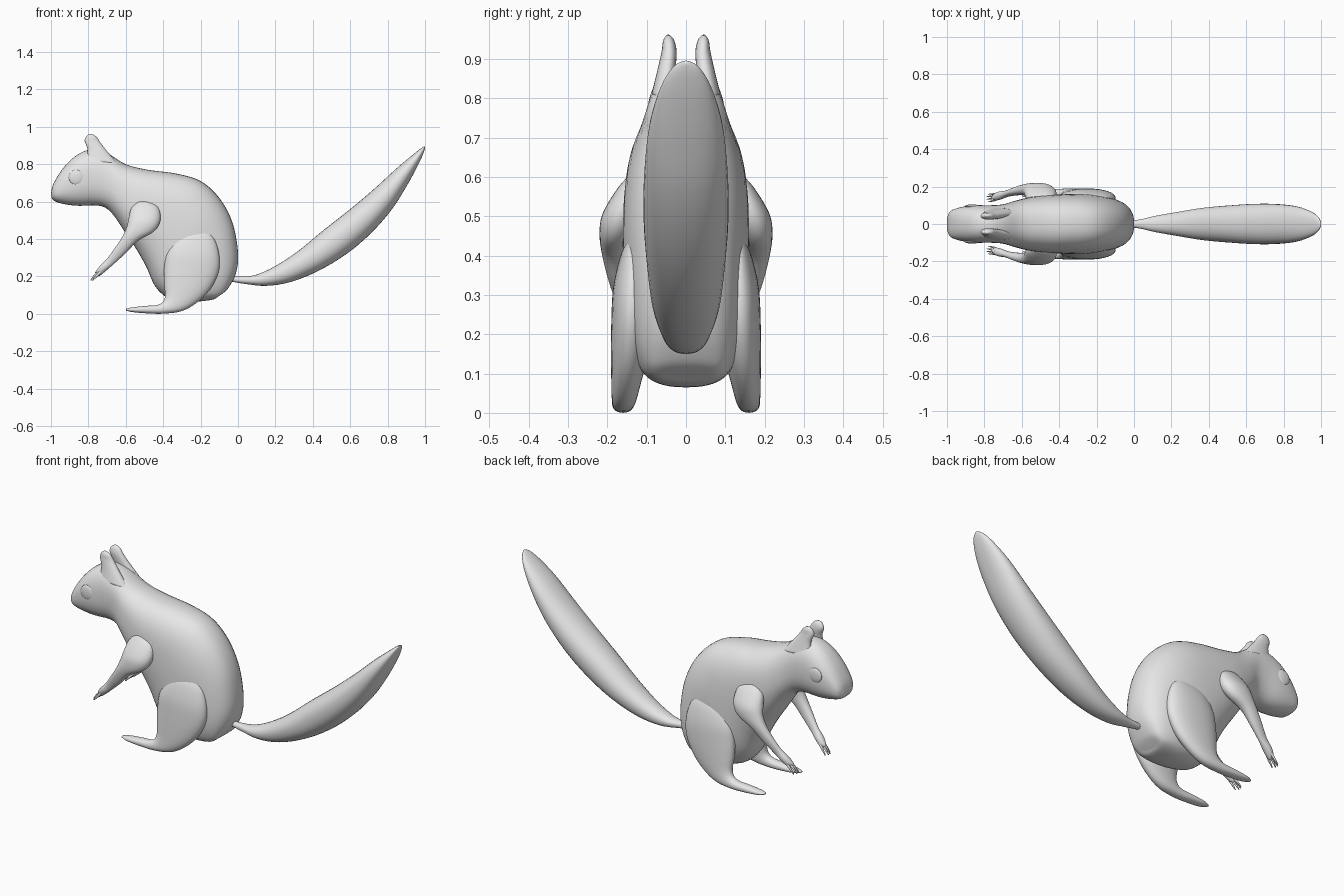
import bpy
import bmesh
from math import cos, sin, pi, copysign
from mathutils import Matrix, Vector

cube = bpy.data.objects.get("Cube")
if cube:
    bpy.data.objects.remove(cube, do_unlink=True)

UNIT = 0.01  # station tables are written in hundredths

fur = bpy.data.materials.new("plain grey")
fur.use_nodes = True
fur.diffuse_color = (0.8, 0.8, 0.8, 1)
fur.node_tree.nodes["Principled BSDF"].inputs["Base Color"].default_value = fur.diffuse_color


def finish(name, bm, mirrored):
    """Turn a bmesh into a smooth object, optionally mirrored across the body."""
    bmesh.ops.recalc_face_normals(bm, faces=bm.faces)
    mesh = bpy.data.meshes.new(name)
    bm.to_mesh(mesh)
    bm.free()
    mesh.materials.append(fur)
    for polygon in mesh.polygons:
        polygon.use_smooth = True
    obj = bpy.data.objects.new(name, mesh)
    bpy.context.collection.objects.link(obj)
    if mirrored:
        mirror = obj.modifiers.new("Mirror", "MIRROR")
        mirror.use_axis[0] = False
        mirror.use_axis[1] = True
        mirror.use_mirror_merge = False
    return obj


def resample(stations, steps):
    """Catmull-Rom interpolation through the stations."""
    rows = [Vector(s) * UNIT for s in stations]
    padded = [rows[0]] + rows + [rows[-1]]
    result = []
    for a, b, c, d in zip(padded, padded[1:], padded[2:], padded[3:]):
        for i in range(steps):
            t = i / steps
            tangent_b, tangent_c = (c - a) / 2, (d - b) / 2
            bend = 3 * (c - b) - 2 * tangent_b - tangent_c
            twist = 2 * (b - c) + tangent_b + tangent_c
            result.append(b + tangent_b * t + bend * t ** 2 + twist * t ** 3)
    return result + [rows[-1]]


def power(value, exponent):
    return copysign(abs(value) ** exponent, value)


def add_loft(bm, stations, squareness=2.2, sides=32, steps=4):
    """Skin rings; a station is edge x, z, opposite edge x, z, half width, centre y."""
    rings = []
    for ax, az, bx, bz, width, y in resample(stations, steps):
        first, second = Vector((ax, y, az)), Vector((bx, y, bz))
        middle, reach = (first + second) / 2, (first - second) / 2
        ring = []
        for i in range(sides):
            angle = 2 * pi * i / sides
            across = power(sin(angle), 2 / squareness) * width
            along = power(cos(angle), 2 / squareness)
            ring.append(bm.verts.new(middle + reach * along + Vector((0, across, 0))))
        rings.append(ring)
    for lower, upper in zip(rings, rings[1:]):
        for i in range(sides):
            j = (i + 1) % sides
            bm.faces.new((lower[i], lower[j], upper[j], upper[i]))
    bm.faces.new(rings[0])
    bm.faces.new(rings[-1])


def loft(name, stations, mirrored=False, **options):
    bm = bmesh.new()
    add_loft(bm, stations, **options)
    return finish(name, bm, mirrored)


def centred(stations):
    return [(*s, 0) for s in stations]


# Head and torso in one sweep: back line, belly line, half width
loft("body", centred([
    (-100, 64.5, -99.7, 62, 3.5),
    (-98.5, 70, -97.5, 60, 7),
    (-93, 78.5, -92, 58.5, 9),
    (-86, 85, -85, 57.8, 10),
    (-78, 88, -76, 58, 10),
    (-70, 86, -70.5, 56.5, 10.5),
    (-60, 80, -66, 52, 12.5),
    (-48, 77, -60, 43, 14.5),
    (-33, 75, -54, 34, 15.5),
    (-20, 71, -49, 25, 16),
    (-10, 62, -45, 16, 16),
    (-3, 49, -41, 11, 15),
    (0, 33, -36, 8, 14),
    (-1, 22, -25, 6.5, 12),
    (-5, 14, -14, 7.5, 9),
    (-8, 11, -11, 9, 4),
]), squareness=2.4, sides=48, steps=5)

# Tail: thin root swelling into a long curved plume
loft("tail", centred([
    (-5, 20, -5, 17.5, 1.4),
    (3, 20, 4, 16, 2.5),
    (10, 21, 15, 15, 4.5),
    (20, 25.6, 28, 17, 6.5),
    (32, 33.5, 43, 23, 8.7),
    (46, 45, 58, 32, 10),
    (60, 56, 71, 43, 10.8),
    (73, 67, 82, 55.5, 10.6),
    (85, 78, 90, 68, 9.3),
    (94, 85.5, 96, 79, 6.5),
    (98.5, 89, 99, 85.5, 3.5),
    (100, 89.6, 100, 88.5, 0.8),
]))

# Hind legs: broad thigh running down into a long flat foot
loft("hind_legs", [
    (-24, 45.5, -17, 45, 1, 13),
    (-33, 41, -12.5, 40, 3.5, 13),
    (-38, 33, -10, 31, 5, 13.5),
    (-39.5, 24, -10.5, 22, 5.2, 13.8),
    (-39.5, 16, -15, 13, 4.7, 14.4),
    (-39, 10, -22, 6, 3.8, 15.2),
    (-40, 6.6, -30, 1.5, 3.2, 15.7),
    (-43, 4.8, -40, 0.1, 2.8, 16),
    (-50, 4.2, -49, 0.3, 2.7, 16),
    (-57, 3.4, -56, 0.9, 2.2, 16),
    (-60, 2.7, -60, 1.8, 1, 16),
], mirrored=True)

# Front legs: shoulder, elbow, slim forearm and palm
loft("front_legs", [
    (-53, 60.5, -47, 60, 1.2, 13.5),
    (-57, 56.5, -42.5, 57, 3.5, 14.2),
    (-58.5, 51, -41.5, 50, 5, 16.3),
    (-59.5, 46.5, -45, 44, 4, 18),
    (-62, 41, -53.5, 39, 3, 18.3),
    (-66, 35, -60, 32.5, 2.2, 17.5),
    (-70, 29.5, -66, 27, 1.7, 16.2),
    (-73.5, 26, -70, 23.5, 2.2, 15.2),
    (-75.5, 23.5, -73, 21, 1.8, 14.5),
    (-76.5, 22, -74.5, 20, 0.5, 14),
], mirrored=True)

# Four slender fingers fanned out from each palm
fingers = bmesh.new()
for i in range(4):
    spread = i - 1.5
    root, tip = 14.7 + spread * 0.9, 13.9 + spread * 1.4
    drop = abs(spread)
    add_loft(fingers, [
        (-73, 24, -72, 23, 0.5, root),
        (-77 + drop, 21.5, -76 + drop, 20.5, 0.5, (root + tip) / 2),
        (-79.5 + drop, 18, -79 + drop, 17.7, 0.15, tip),
    ], sides=10, steps=3)
finish("fingers", fingers, True)

# Ears: upright rounded flaps
loft("ears", [
    (-81, 82, -64, 80, 3, 5.8),
    (-80.5, 88, -70, 87, 2.3, 4.9),
    (-82, 92.5, -73.5, 91.5, 1.9, 4.3),
    (-81, 95, -75.5, 94.5, 1.4, 4.4),
    (-79.5, 96.2, -77.5, 96, 0.4, 4.5),
], mirrored=True)

# Eyes: shallow round bulges on the cheeks
eyes = bmesh.new()
bmesh.ops.create_uvsphere(eyes, u_segments=24, v_segments=12, radius=0.04,
                          matrix=Matrix.Translation((-0.865, 0.095, 0.73))
                          @ Matrix.Diagonal((1, 0.25, 1, 1)))
finish("eyes", eyes, True)
